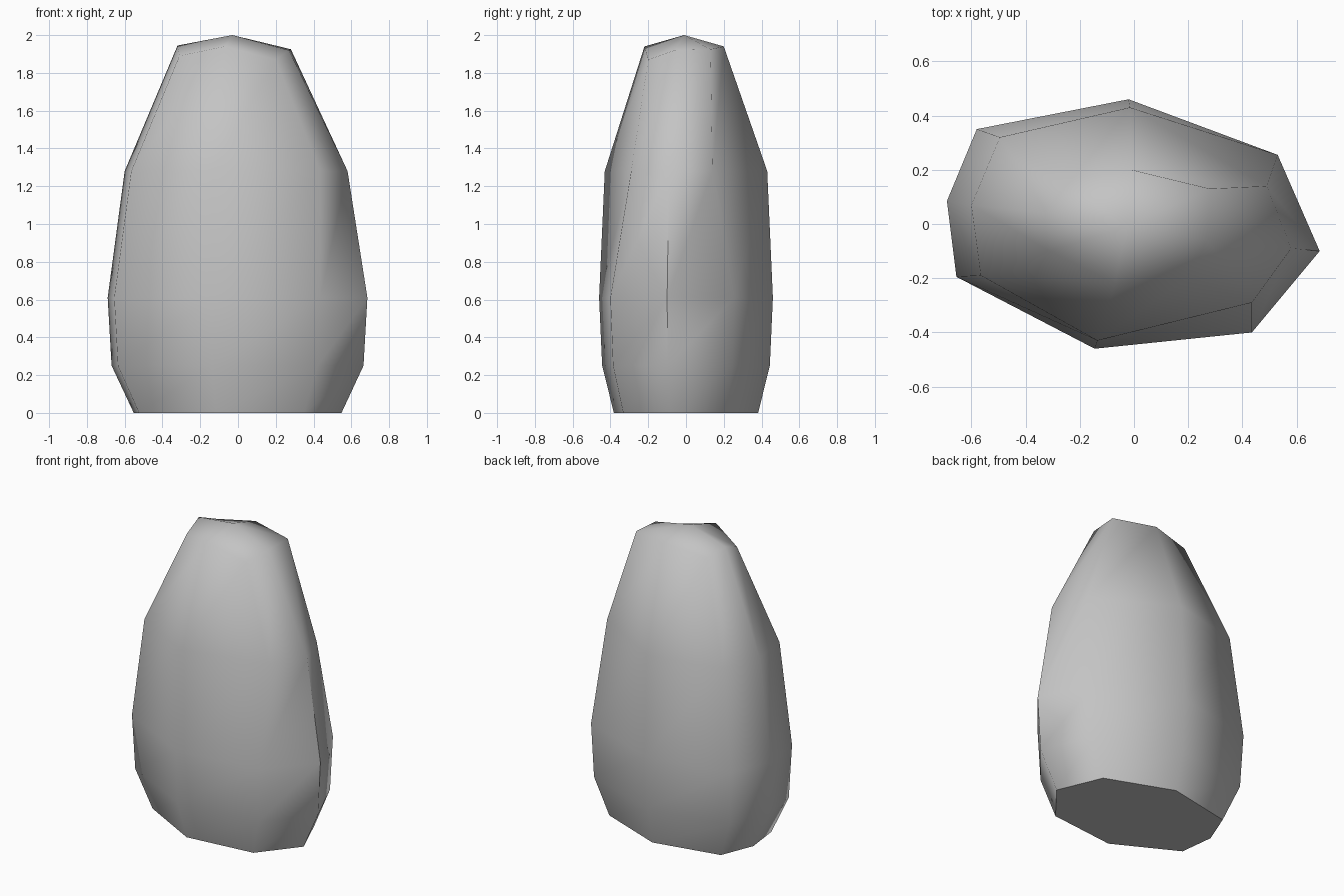
import bpy
import bmesh
from math import radians

default_cube = bpy.data.objects.get("Cube")
if default_cube:
    bpy.data.objects.remove(default_cube, do_unlink=True)


def flat_material(name, colour):
    material = bpy.data.materials.new(name)
    material.use_nodes = True
    material.diffuse_color = colour
    material.node_tree.nodes["Principled BSDF"].inputs["Base Color"].default_value = colour
    return material


def scaled_ring(outline, scale_x, scale_y, height):
    return [(x * scale_x, y * scale_y, height) for x, y in outline]


# Widest outline of the boulder, counter-clockwise from the right side
belly = [(0.685, -0.10), (0.53, 0.255), (-0.02, 0.46), (-0.58, 0.35),
         (-0.69, 0.085), (-0.655, -0.195), (-0.145, -0.46), (0.435, -0.40)]

# Narrower, irregular shoulder outline
shoulder = [(0.58, -0.09), (0.49, 0.14), (-0.015, 0.43), (-0.495, 0.32),
            (-0.60, 0.07), (-0.565, -0.19), (-0.135, -0.43), (0.435, -0.29)]

# Uneven rim around the peak
crown = [(0.27, -0.06, 1.92), (0.28, 0.13, 1.925), (-0.01, 0.20, 1.94),
         (-0.27, 0.16, 1.90), (-0.32, 0.04, 1.945), (-0.31, -0.10, 1.89),
         (-0.07, -0.22, 1.94), (0.20, -0.20, 1.87)]
peak = (-0.03, -0.01, 2.0)

rings = [
    scaled_ring(belly, 0.80, 0.83, 0.0),
    scaled_ring(belly, 0.97, 0.965, 0.25),
    scaled_ring(belly, 1.0, 1.0, 0.61),
    scaled_ring(shoulder, 1.0, 1.0, 1.28),
    crown,
]

# Loft the rings, fan the peak and close the flat base
bm = bmesh.new()
loops = [[bm.verts.new(point) for point in ring] for ring in rings]
count = len(belly)
for lower, upper in zip(loops, loops[1:]):
    for i in range(count):
        j = (i + 1) % count
        bm.faces.new((lower[i], lower[j], upper[j], upper[i]))
tip = bm.verts.new(peak)
for i in range(count):
    bm.faces.new((loops[-1][i], loops[-1][(i + 1) % count], tip))
bm.faces.new(list(reversed(loops[0])))
bmesh.ops.recalc_face_normals(bm, faces=bm.faces)

mesh = bpy.data.meshes.new("standing_boulder")
bm.to_mesh(mesh)
bm.free()
mesh.materials.append(flat_material("stone grey", (0.55, 0.55, 0.55, 1.0)))

boulder = bpy.data.objects.new("standing_boulder", mesh)
bpy.context.collection.objects.link(boulder)

# Smooth stone with a sharp edge around the base
bpy.ops.object.select_all(action="DESELECT")
boulder.select_set(True)
bpy.context.view_layer.objects.active = boulder
bpy.ops.object.shade_smooth_by_angle(angle=radians(60))
